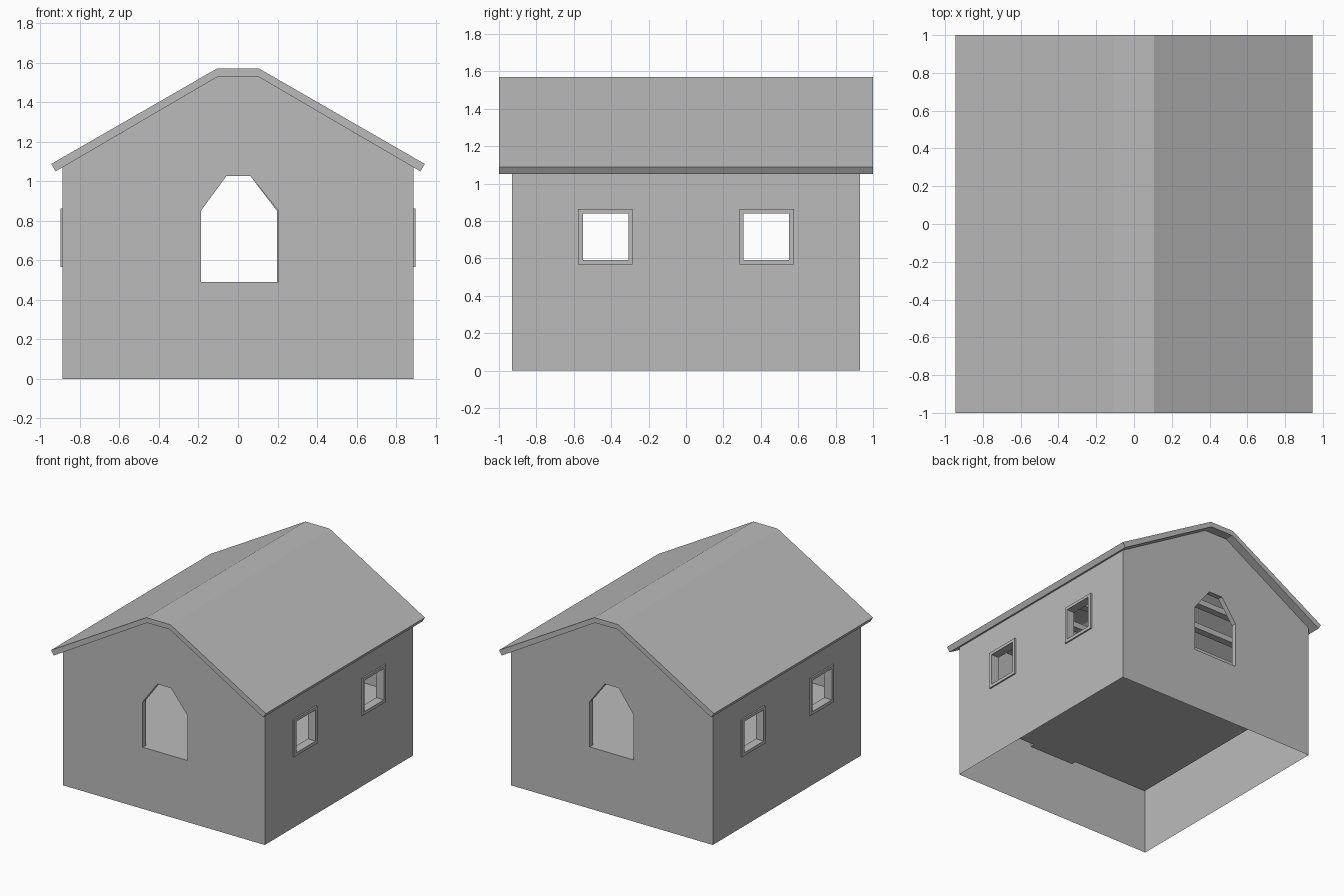
import bpy, bmesh
from mathutils import Vector

if "Cube" in bpy.data.objects:
    bpy.data.objects.remove(bpy.data.objects["Cube"])

grey = bpy.data.materials.new("plain grey")
grey.diffuse_color = (0.5, 0.5, 0.5, 1)
grey.use_nodes = True
grey.node_tree.nodes["Principled BSDF"].inputs["Base Color"].default_value = grey.diffuse_color


def place(axis, a, b, d):
    """Point (a, b) of an upright profile, at depth d along the axis."""
    return (a, d, b) if axis == 'y' else (d, a, b)


def finish(bm, name):
    bmesh.ops.recalc_face_normals(bm, faces=bm.faces[:])
    mesh = bpy.data.meshes.new(name)
    bm.to_mesh(mesh)
    bm.free()
    mesh.materials.append(grey)
    ob = bpy.data.objects.new(name, mesh)
    bpy.context.collection.objects.link(ob)
    return ob


def loop(bm, pts, axis, d):
    vs = [bm.verts.new(place(axis, a, b, d)) for a, b in pts]
    es = [bm.edges.new((vs[i], vs[(i + 1) % len(vs)])) for i in range(len(vs))]
    return vs, es


def bridge(bm, v0, v1):
    n = len(v0)
    for i in range(n):
        j = (i + 1) % n
        bm.faces.new((v0[i], v0[j], v1[j], v1[i]))


def wall(name, axis, outer, inner, holes, d_out, d_in):
    """Outer skin and inner lining, joined by the reveals of the openings."""
    bm = bmesh.new()
    rims = []
    for outline, d in ((outer, d_out), (inner, d_in)):
        edges = loop(bm, outline, axis, d)[1]
        side = []
        for h in holes:
            vs, es = loop(bm, h, axis, d)
            side.append(vs)
            edges += es
        rims.append(side)
        bmesh.ops.triangle_fill(bm, use_beauty=True, edges=edges,
                                normal=Vector(place(axis, 0, 0, 1)))
    for v0, v1 in zip(*rims):
        bridge(bm, v0, v1)
    return finish(bm, name)


def prism(name, axis, pts, d0, d1):
    bm = bmesh.new()
    v0, v1 = loop(bm, pts, axis, d0)[0], loop(bm, pts, axis, d1)[0]
    bm.faces.new(v0)
    bm.faces.new(v1)
    bridge(bm, v0, v1)
    return finish(bm, name)


def rect(a0, a1, b0, b1):
    return [(a0, b0), (a1, b0), (a1, b1), (a0, b1)]


def ring(name, axis, out, inn, d0, d1):
    bm = bmesh.new()
    loops = [loop(bm, p, axis, d)[0] for p, d in
             ((out, d0), (out, d1), (inn, d1), (inn, d0))]
    for i in range(4):
        bridge(bm, loops[i], loops[(i + 1) % 4])
    return finish(bm, name)


X, Y, T, FLOOR = 0.887, 0.93, 0.04, 0.486


def gable(x, z0):
    eave = 1.53 - (x - 0.1) * 0.584
    return [(-x, z0), (x, z0), (x, eave), (0.1, 1.53), (-0.1, 1.53), (-x, eave)]


def opening(right):
    return [(-0.188, 0.49), (right, 0.49), (right, 0.85),
            (0.062, 1.027), (-0.058, 1.027), (-0.188, 0.85)]


# gable walls with pointed openings
for name, s, right in (("front_wall", -1, 0.205), ("back_wall", 1, 0.197)):
    wall(name, 'y', gable(X, 0), gable(X - T, FLOOR), [opening(right)],
         s * Y, s * (Y - T))

# side walls with two framed windows each
panes = [rect(-0.55, -0.308, 0.592, 0.84), rect(0.308, 0.55, 0.592, 0.84)]
frames = [rect(-0.578, -0.285, 0.567, 0.863), rect(0.285, 0.578, 0.567, 0.863)]
for side, s in (("left", -1), ("right", 1)):
    wall(side + "_wall", 'x', rect(-Y, Y, 0, 1.07),
         rect(T - Y, Y - T, FLOOR, 1.094), panes, s * X, s * (X - T))
    for i in range(2):
        ring(f"{side}_window_frame_{i + 1}", 'x', frames[i], panes[i],
             s * 0.899, s * 0.83)

# raised floor
bm = bmesh.new()
bm.faces.new([bm.verts.new((a, b, FLOOR))
              for a, b in rect(T - X, X - T, T - Y, Y - T)])
finish(bm, "floor")

# roof slab with flat ridge
right_half = [(0.1, 1.53), (0.922, 1.05), (0.945, 1.087), (0.106, 1.57)]
left_half = [(-x, z) for x, z in reversed(right_half)]
prism("roof", 'y', right_half + left_half, -1, 1)

# tie beams under the roof
for i in range(6):
    y = -0.7 + i * 0.28
    prism(f"tie_beam_{i + 1}", 'y', rect(-0.847, 0.847, 1.04, 1.085),
          y - 0.028, y + 0.028)
